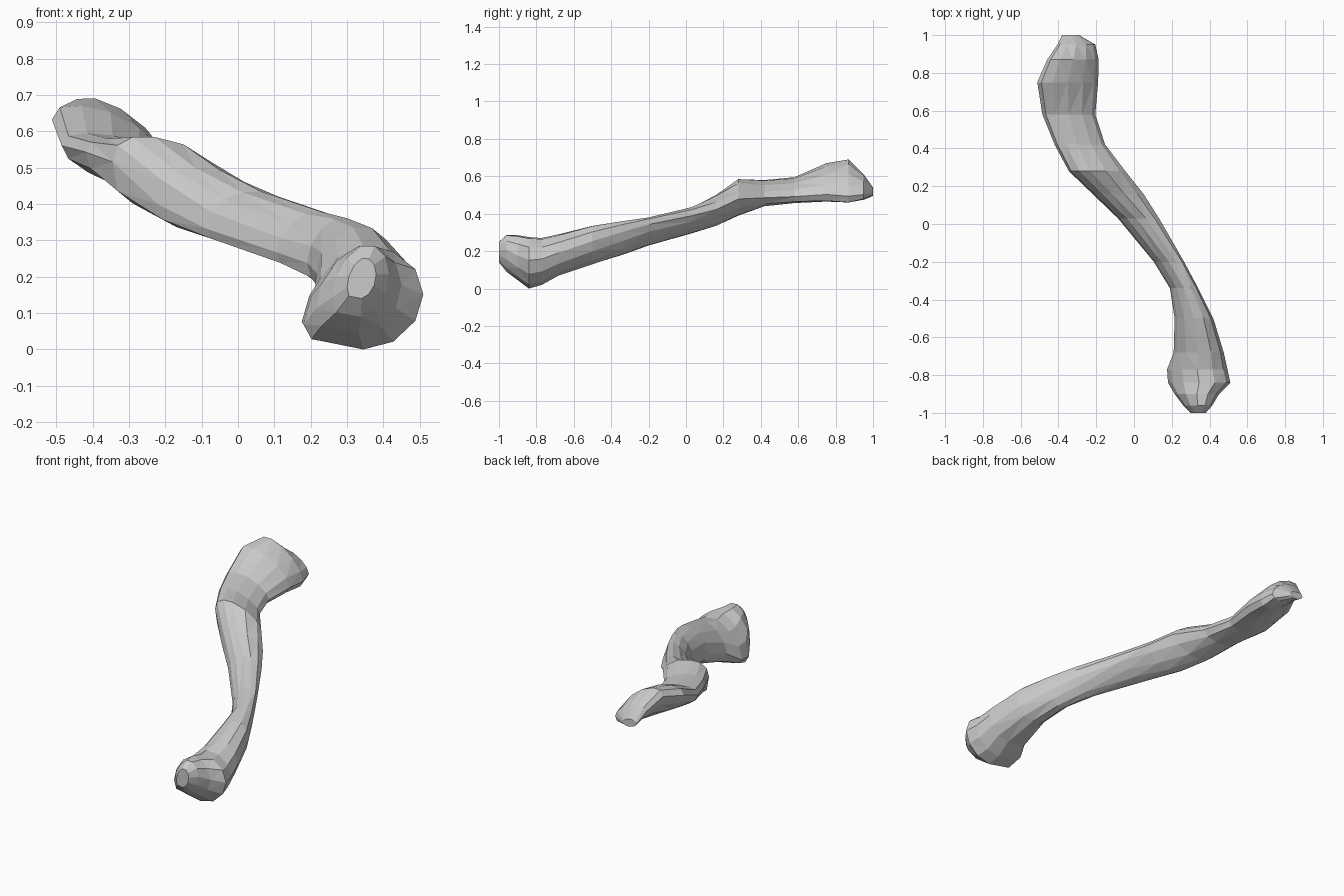
import bpy, bmesh, math

SIDES = 12
# stations along the bone: y, x min, x max, z min, z max, skew of the oval section
STATIONS = [
    (-1.00, 0.30, 0.38, 0.14, 0.25, 0.2),
    (-0.96, 0.26, 0.415, 0.09, 0.285, 0.2),
    (-0.90, 0.215, 0.45, 0.045, 0.285, 0.1),
    (-0.84, 0.18, 0.51, 0.00, 0.275, 0.1),
    (-0.77, 0.175, 0.495, 0.02, 0.27, 0.1),
    (-0.68, 0.21, 0.475, 0.07, 0.29, 0.1),
    (-0.50, 0.215, 0.42, 0.13, 0.335, 0.2),
    (-0.34, 0.19, 0.34, 0.18, 0.36, 0.35),
    (-0.20, 0.105, 0.265, 0.23, 0.38, 0.5),
    (0.03, -0.085, 0.135, 0.295, 0.435, 0.4),
    (0.16, -0.22, 0.05, 0.335, 0.50, 0.1),
    (0.28, -0.345, -0.045, 0.39, 0.585, -0.15),
    (0.42, -0.42, -0.15, 0.44, 0.58, -0.4),
    (0.58, -0.485, -0.205, 0.457, 0.595, -0.5),
    (0.75, -0.512, -0.19, 0.465, 0.67, -0.65),
    (0.87, -0.46, -0.187, 0.46, 0.69, -0.75),
    (0.95, -0.405, -0.205, 0.475, 0.61, -0.6),
    (1.00, -0.38, -0.29, 0.495, 0.54, -0.3),
]


def power(v, p):
    return math.copysign(abs(v) ** p, v)


def section(bm, y, x0, x1, z0, z1, skew):
    """Ring of points on a skewed oval that fills the given box."""
    # the knob near the front end has a low pointed lip on its left side
    lip = 0.065 * max(0, 1 - abs(y + 0.8) / 0.25)
    # the bend is a wedge: tall wall on the left, thin edge on the right
    wedge = max(0, 1 - abs(y - 0.22) / 0.35)
    ring = []
    for i in range(SIDES):
        t = 2 * math.pi * i / SIDES
        c, s = math.cos(t), math.sin(t + skew)
        p = 1 - 0.4 * wedge if c < -0.01 else 1 + 0.35 * wedge * max(0, c)
        u = power(c, p) - 0.3 * wedge * s * s * (c > -0.4)
        u = max(-1, min(1, u))
        x = (x0 + x1) / 2 + (x1 - x0) / 2 * u
        z = (z0 + z1) / 2 + (z1 - z0) / 2 * 1.04 * power(s, p)
        z -= lip * max(0, -c)
        low = z0 + lip * 0.6 * max(0, -c)
        ring.append(bm.verts.new((x, y, min(z1, max(low, z)))))
    return ring


# bone shaft with both flared ends
bm = bmesh.new()
rings = [section(bm, *s) for s in STATIONS]
for a, b in zip(rings, rings[1:]):
    for i in range(SIDES):
        j = (i + 1) % SIDES
        bm.faces.new((a[i], a[j], b[j], b[i]))
bm.faces.new(rings[0])
bm.faces.new(rings[-1])
bmesh.ops.triangulate(bm, faces=bm.faces[:], quad_method='SHORT_EDGE')
bmesh.ops.recalc_face_normals(bm, faces=bm.faces[:])

mesh = bpy.data.meshes.new("collar_bone")
bm.to_mesh(mesh)
bm.free()
bone = bpy.data.objects.new("collar_bone", mesh)
bpy.context.collection.objects.link(bone)
